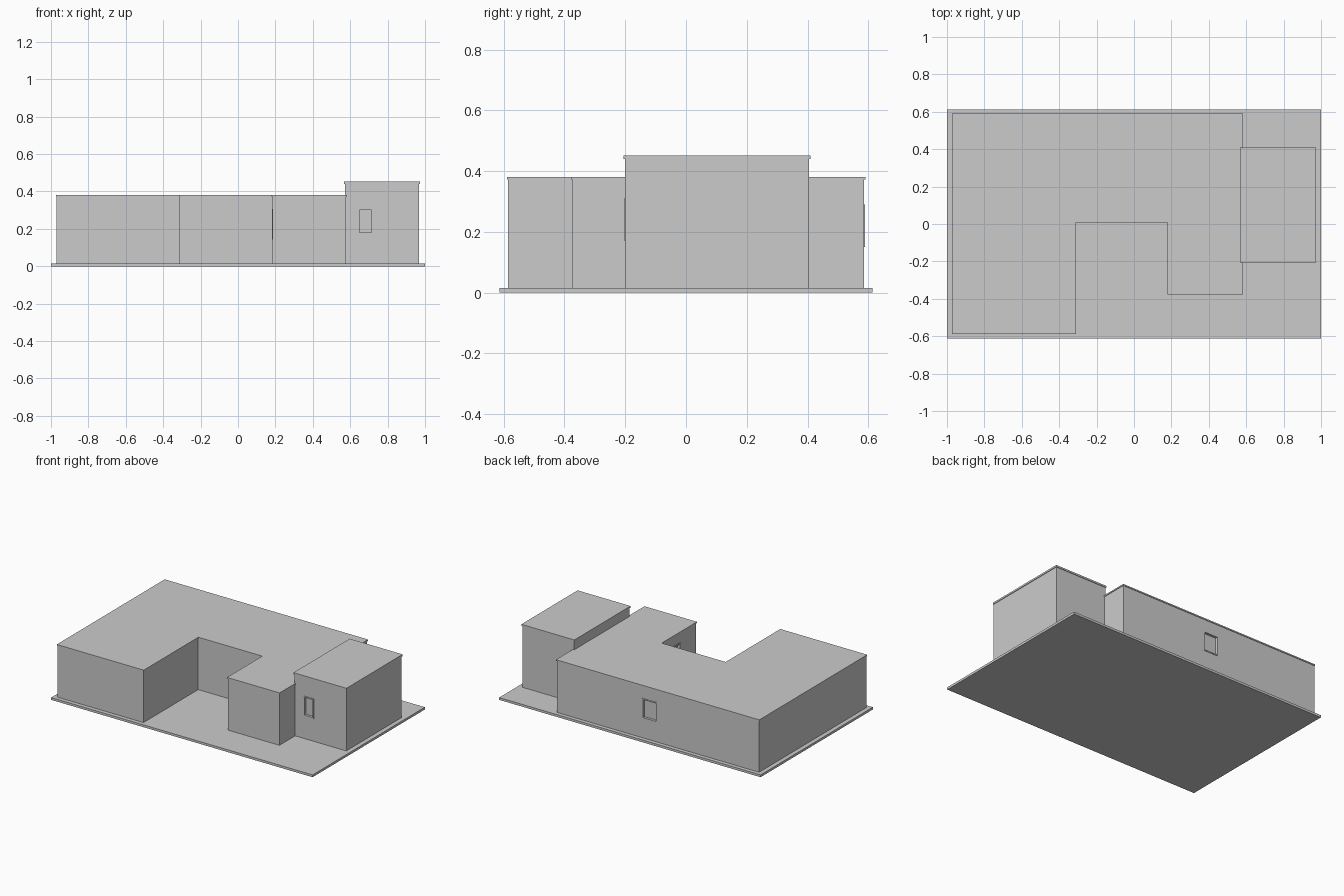
import bpy, bmesh
from mathutils import Vector

if "Cube" in bpy.data.objects:
    bpy.data.objects.remove(bpy.data.objects["Cube"])

grey = bpy.data.materials.new("light_grey")
grey.diffuse_color = (0.6, 0.6, 0.6, 1)
grey.use_nodes = True
grey.node_tree.nodes["Principled BSDF"].inputs["Base Color"].default_value = grey.diffuse_color


def prism(name, outline, z0, z1):
    """Upright solid from a counter-clockwise outline."""
    bm = bmesh.new()
    base = bm.faces.new([bm.verts.new((x, y, z0)) for x, y in outline])
    top = bmesh.ops.extrude_face_region(bm, geom=[base])["geom"]
    bmesh.ops.translate(bm, vec=(0, 0, z1 - z0),
                        verts=[v for v in top if isinstance(v, bmesh.types.BMVert)])
    bmesh.ops.recalc_face_normals(bm, faces=bm.faces)
    mesh = bpy.data.meshes.new(name)
    bm.to_mesh(mesh)
    bm.free()
    mesh.materials.append(grey)
    ob = bpy.data.objects.new(name, mesh)
    bpy.context.collection.objects.link(ob)
    return ob


def rect(x0, x1, y0, y1):
    return [(x0, y0), (x1, y0), (x1, y1), (x0, y1)]


def grow(outline, d):
    """Offset a right-angled outline outward by d."""
    result = []
    for i, p in enumerate(outline):
        p = Vector(p)
        a = (p - Vector(outline[i - 1])).normalized()
        b = (Vector(outline[(i + 1) % len(outline)]) - p).normalized()
        q = p + d * Vector((a.y + b.y, -a.x - b.x))
        result.append((q.x, q.y))
    return result


def window(name, wall, axis, plane, out, a0, a1, z0, z1):
    """Recess cut into a wall, with a thin raised frame around it."""
    def part(n, u0, u1, w0, w1, deep, proud):
        p, q = sorted((plane - out * deep, plane + out * proud))
        plan = rect(u0, u1, p, q) if axis == "y" else rect(p, q, u0, u1)
        return prism(n, plan, w0, w1)
    t = 0.008
    cutter = part(name + "_cutter", a0 + t, a1 - t, z0 + t, z1 - t, 0.014, 0.02)
    cutter.hide_render = True
    mod = wall.modifiers.new("recess", "BOOLEAN")
    mod.object, mod.operation, mod.solver = cutter, "DIFFERENCE", "EXACT"
    bpy.context.view_layer.objects.active = wall
    bpy.ops.object.modifier_apply(modifier=mod.name)
    bpy.data.objects.remove(cutter)
    for n, box in {"left": (a0, a0 + t, z0, z1), "right": (a1 - t, a1, z0, z1),
                   "sill": (a0 + t, a1 - t, z0, z0 + t),
                   "head": (a0 + t, a1 - t, z1 - t, z1)}.items():
        part(f"{name}_frame_{n}", *box, 0.002, 0.003)


# Ground slab
prism("base_slab", rect(-1, 1, -0.613, 0.613), 0, 0.016)

# Low wing around the courtyard
low_plan = [(-0.97, -0.585), (-0.313, -0.585), (-0.313, 0.012), (0.184, 0.012),
            (0.184, -0.373), (0.578, -0.373), (0.578, 0.586), (-0.97, 0.586)]
low_walls = prism("low_walls", low_plan, 0.016, 0.372)
prism("low_roof", grow(low_plan, 0.004), 0.372, 0.381)

# Taller block on the right
tall_plan = rect(0.572, 0.969, -0.201, 0.405)
tall_walls = prism("tall_walls", tall_plan, 0.016, 0.44)
prism("tall_roof", grow(tall_plan, 0.004), 0.44, 0.452)

# Windows
window("front_window", tall_walls, "y", -0.201, -1, 0.642, 0.722, 0.172, 0.31)
window("back_window", low_walls, "y", 0.586, 1, -0.19, -0.075, 0.15, 0.29)
window("courtyard_window", low_walls, "x", 0.184, -1, -0.2, -0.08, 0.142, 0.305)
